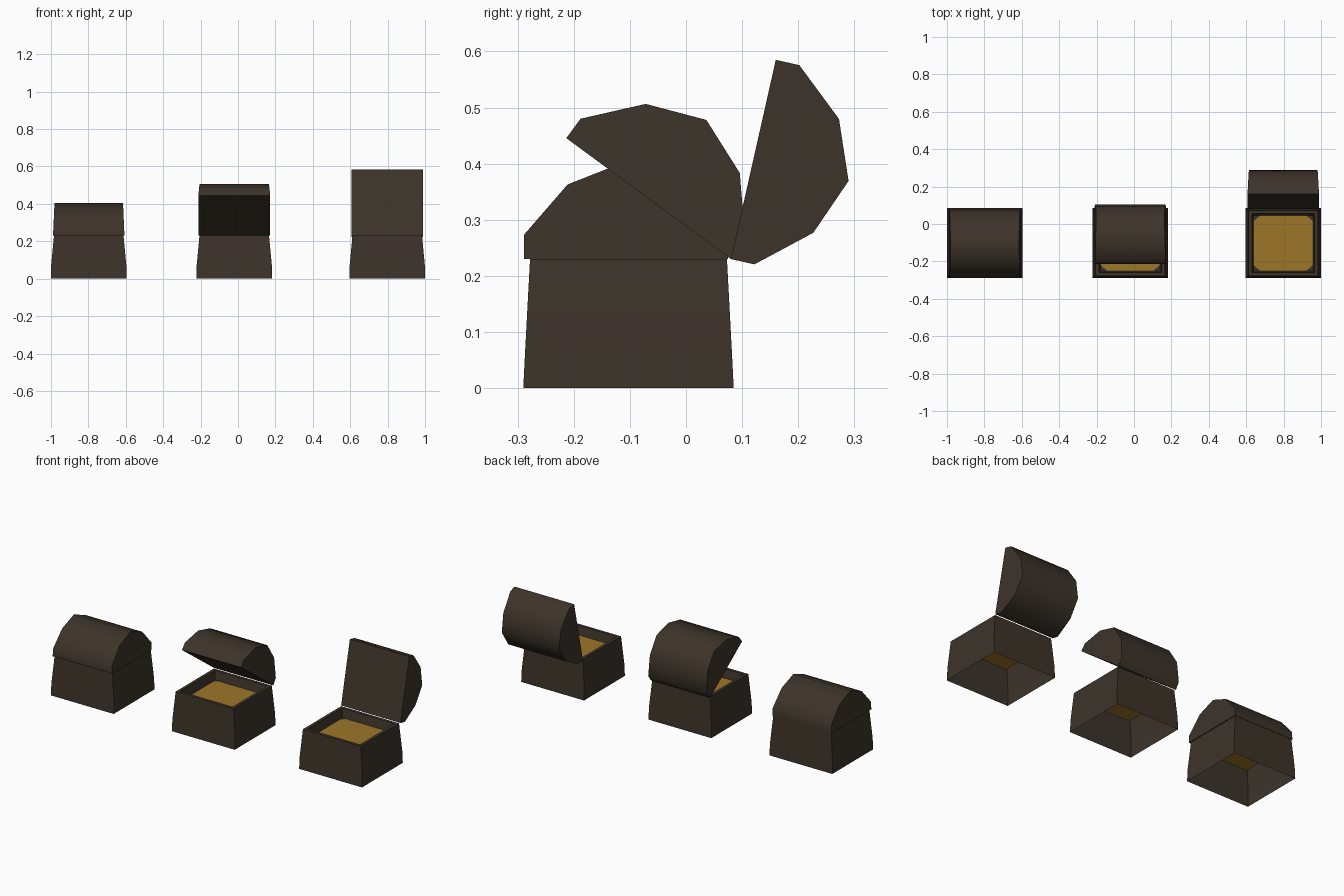
import bpy, bmesh, math
from mathutils import Matrix, Vector

if "Cube" in bpy.data.objects:
    bpy.data.objects.remove(bpy.data.objects["Cube"])


def material(name, rgb):
    m = bpy.data.materials.new(name)
    m.diffuse_color = (*rgb, 1)
    m.use_nodes = True
    m.node_tree.nodes["Principled BSDF"].inputs["Base Color"].default_value = m.diffuse_color
    return m


BROWN = material("dark brown wood", (0.046, 0.034, 0.023))
GOLD = material("gold", (0.34, 0.18, 0.022))
YC = -0.1025       # middle of each chest body in y
HINGE_Z = 0.23


def finish(name, bm, mat, matrix=None, recalc=True):
    if recalc:
        bmesh.ops.recalc_face_normals(bm, faces=bm.faces[:])
    me = bpy.data.meshes.new(name)
    bm.to_mesh(me)
    bm.free()
    me.materials.append(mat)
    ob = bpy.data.objects.new(name, me)
    bpy.context.collection.objects.link(ob)
    if matrix:
        ob.matrix_world = matrix
    bpy.ops.object.select_all(action='DESELECT')
    ob.select_set(True)
    bpy.context.view_layer.objects.active = ob
    bpy.ops.object.shade_smooth_by_angle(angle=math.radians(55))
    return ob


def rect(bm, cx, hx, hy, z):
    return [bm.verts.new((cx + sx * hx, YC + sy * hy, z))
            for sx, sy in ((-1, -1), (1, -1), (1, 1), (-1, 1))]


def body(name, cx):
    # open-bottomed tapered shell, flat rim, sloping recess
    bm = bmesh.new()
    rings = [rect(bm, cx, *r) for r in (
        (0.202, 0.1875, 0), (0.201, 0.184, 0.07), (0.186, 0.1755, 0.23),
        (0.168, 0.158, 0.23), (0.158, 0.148, 0.18))]
    for a, b in zip(rings, rings[1:]):
        for i in range(4):
            j = (i + 1) % 4
            bm.faces.new((a[i], a[j], b[j], b[i]))
    finish(name, bm, BROWN, recalc=False)


def treasure(name, cx):
    # gold sheet filling the recess
    bm = bmesh.new()
    bm.faces.new(rect(bm, cx, 0.158, 0.148, 0.18))
    finish(name, bm, GOLD, recalc=False)
    # dark corner pieces lying on the gold
    bm = bmesh.new()
    for sx in (-1, 1):
        for sy in (-1, 1):
            c = Vector((cx + sx * 0.158, YC + sy * 0.148, 0.182))
            p = [c, c - Vector((sx * 0.035, 0, 0)), c - Vector((0, sy * 0.03, 0))]
            if sx * sy < 0:
                p.reverse()
            bm.faces.new([bm.verts.new(v) for v in p])
    finish(name + "_corners", bm, BROWN, recalc=False)


# lid profile: distance forward from hinge, height
PROFILE = [(0, 0), (0, 0.043), (0.078, 0.133), (0.182, 0.174),
           (0.286, 0.133), (0.364, 0.043), (0.364, 0)]


def lid(name, cx, angle, hinge_y):
    bm = bmesh.new()
    sides = []
    for s in (-1, 1):
        vs = [bm.verts.new((s * (0.191 - 0.045 * h), -d, h)) for d, h in PROFILE]
        bm.faces.new(vs)
        sides.append(vs)
    n = len(PROFILE)
    for i in range(n):
        j = (i + 1) % n
        bm.faces.new((sides[0][i], sides[0][j], sides[1][j], sides[1][i]))
    finish(name, bm, BROWN, Matrix.Translation((cx, hinge_y, HINGE_Z))
           @ Matrix.Rotation(math.radians(-angle), 4, 'X'))


# closed, half-open and open chests
for label, cx, angle, hy in (("closed", -0.798, 0, 0.075),
                             ("half_open", -0.02, 36.3, 0.08),
                             ("open", 0.798, 102.7, 0.08)):
    body(label + "_chest_body", cx)
    treasure(label + "_chest_gold", cx)
    lid(label + "_chest_lid", cx, angle, hy)
